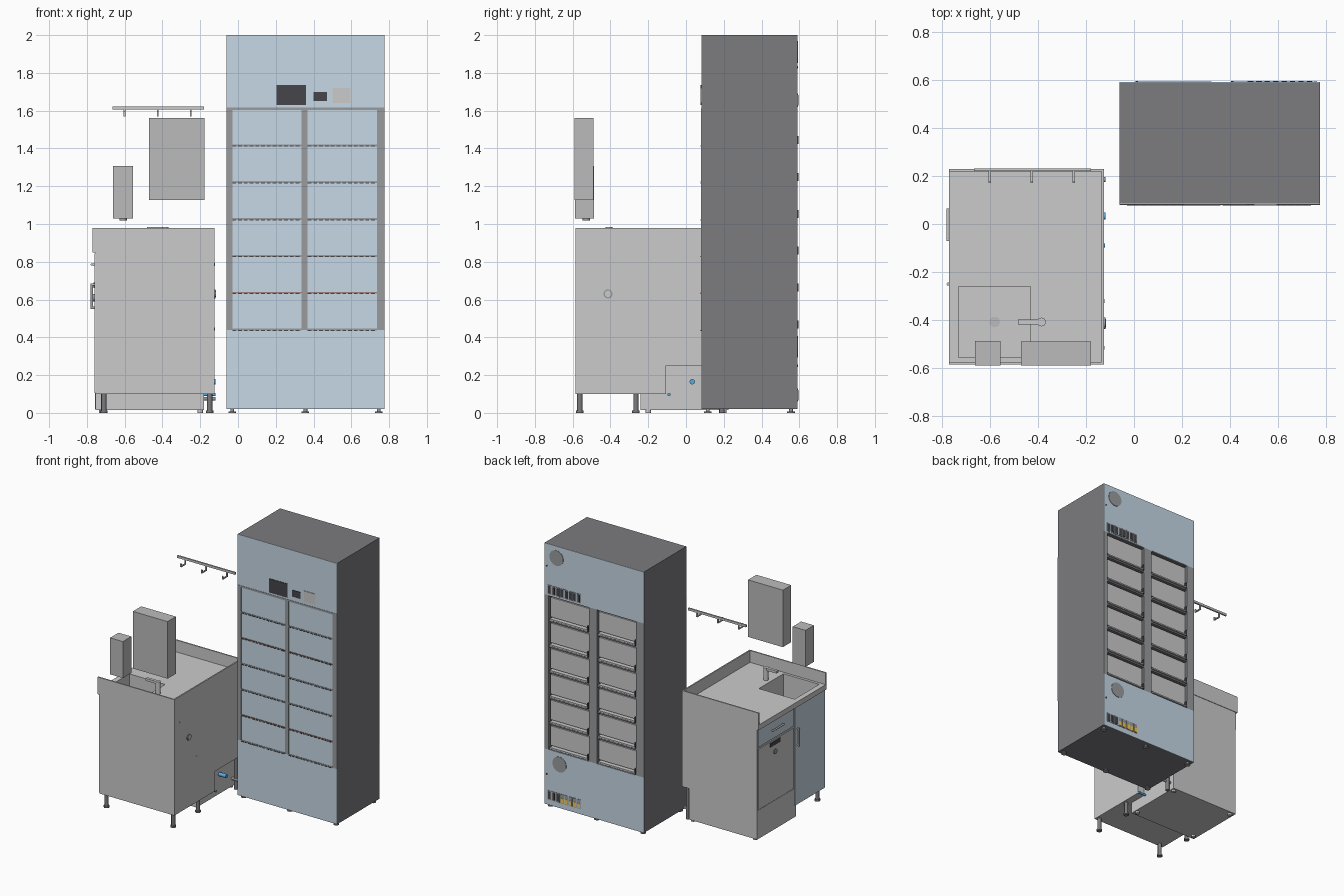
import bpy, bmesh
from mathutils import Matrix, Vector

if "Cube" in bpy.data.objects:
    bpy.data.objects.remove(bpy.data.objects["Cube"])


def mat(name, c):
    m = bpy.data.materials.new(name)
    m.diffuse_color = (*c, 1)
    m.use_nodes = True
    m.node_tree.nodes["Principled BSDF"].inputs["Base Color"].default_value = m.diffuse_color
    return m


DARK = mat("dark_metal", (0.2, 0.2, 0.215))
BLACK = mat("black", (0.06, 0.06, 0.07))
BLUE = mat("pale_blue", (0.57, 0.69, 0.79))
MID = mat("mid_grey", (0.5, 0.5, 0.5))
FRAME = mat("frame_grey", (0.32, 0.33, 0.34))
RED = mat("dull_red", (0.35, 0.12, 0.1))
WATER = mat("pipe_blue", (0.1, 0.4, 0.75))
YELLOW = mat("yellow", (0.9, 0.6, 0.08))


def finish(name, bm, m):
    me = bpy.data.meshes.new(name)
    bm.to_mesh(me)
    bm.free()
    ob = bpy.data.objects.new(name, me)
    bpy.context.collection.objects.link(ob)
    if m:
        me.materials.append(m)
    return ob


def boxes(name, lst, m=None):
    """One object from boxes given as (x0, x1, y0, y1, z0, z1)."""
    bm = bmesh.new()
    for x0, x1, y0, y1, z0, z1 in lst:
        c = Vector(((x0 + x1) / 2, (y0 + y1) / 2, (z0 + z1) / 2))
        bmesh.ops.create_cube(bm, size=1, matrix=Matrix.Translation(c) @ Matrix.Diagonal((x1 - x0, y1 - y0, z1 - z0, 1)))
    return finish(name, bm, m)


def rods(name, lst, m=None, seg=20):
    """One object from cylinders given as (start, end, radius)."""
    bm = bmesh.new()
    for a, b, r in lst:
        a, b = Vector(a), Vector(b)
        d = b - a
        M = Matrix.Translation((a + b) / 2) @ d.to_track_quat('Z', 'Y').to_matrix().to_4x4()
        bmesh.ops.create_cone(bm, cap_ends=True, segments=seg, radius1=r, radius2=r, depth=d.length, matrix=M)
    for f in bm.faces:
        f.smooth = len(f.verts) == 4
    for e in bm.edges:
        e.smooth = all(len(f.verts) == 4 for f in e.link_faces)
    return finish(name, bm, m)


def cut(ob, cutter):
    mod = ob.modifiers.new("cut", 'BOOLEAN')
    mod.operation = 'DIFFERENCE'
    mod.solver = 'EXACT'
    mod.object = cutter
    cutter.hide_render = True
    cutter.hide_viewport = True


# ---------- tall storage cabinet ----------
X0, X1, Y0, Y1 = -0.06, 0.775, 0.085, 0.587
rows = [0.44 + 0.195 * i for i in range(6)]
carcass = boxes("cabinet_carcass", [(X0, X1, Y0, Y1, 0.02, 2.0)], DARK)
cells = [(0.005, 0.332), (0.402, 0.74)]
cut(carcass, boxes("cell_cutter", [(a, b, Y1 - 0.04, Y1 + 0.05, z + 0.006, z + 0.189)
                                   for a, b in cells for z in rows]))
F, B = Y0 - 0.004, Y1 + 0.004
# front: solid panels, glazed panes, posts and shelf edges
boxes("front_panels", [(X0, X1, F, Y0, 0.02, 0.44), (X0, X1, F, Y0, 1.61, 2.0)], BLUE)
panes = [(-0.03, 0.337), (0.369, 0.737)]
boxes("front_panes", [(a, b, F + 0.001, Y0, 0.44, 1.61) for a, b in panes], BLUE)
boxes("front_posts", [(a, b, F - 0.001, Y0, 0.44, 1.61)
                      for a, b in ((X0, -0.03), (0.337, 0.369), (0.737, X1))], FRAME)
boxes("front_top_rail", [(X0, X1, F - 0.002, Y0, 1.603, 1.617)], FRAME)
for i, z in enumerate(rows):
    red = i in (1, 4)
    boxes("shelf_edge", [(a, b, F - 0.002, Y0, z - 0.004, z + 0.006) for a, b in panes], FRAME)
    boxes("shelf_teeth", [(a + k * 0.0305, a + k * 0.0305 + 0.02, F - 0.004, F, z - 0.006, z)
                          for a, b in panes for k in range(12)], BLACK)
    if red:
        boxes("shelf_red_strip", [(a, b, F - 0.003, F, z + 0.002, z + 0.006) for a, b in panes], RED)
# control display
boxes("display_screen", [(0.205, 0.36, F - 0.004, F, 1.63, 1.735)], BLACK)
boxes("card_reader", [(0.4, 0.47, F - 0.004, F, 1.65, 1.7)], BLACK)
boxes("label_plate", [(0.5, 0.595, F - 0.004, F, 1.64, 1.72)])
# back: panels, posts, bins with pull bars
boxes("back_panels", [(X0, X1, Y1, B, 0.02, 0.44), (X0, X1, Y1, B, 1.61, 2.0)], BLUE)
boxes("back_posts", [(a, b, Y1, B, 0.44, 1.61)
                     for a, b in ((X0, 0.005), (0.332, 0.402), (0.74, X1))], FRAME)
boxes("bin_fronts", [(a + 0.008, b - 0.008, Y1 - 0.04, Y1 - 0.008, z + 0.03, z + 0.178)
                     for a, b in cells for z in rows])
boxes("bin_pull_bars", [(a + 0.01, b - 0.01, Y1 - 0.04, Y1 + 0.006, z + 0.01, z + 0.02)
                        for a, b in cells for z in rows])
boxes("bin_latches", [(a + 0.002, a + 0.012, Y1 - 0.02, Y1 + 0.008, z + 0.008, z + 0.05)
                      for a, b in cells for z in rows], BLACK)
# back fans and socket rows
rods("fan_grilles", [((0.673, Y1, 1.91), (0.673, B + 0.003, 1.91), 0.058),
                     ((0.648, Y1, 0.35), (0.648, B + 0.003, 0.35), 0.058)], FRAME, 32)
rods("lock_dots", [((0.755, Y1, z), (0.755, B + 0.003, z), 0.007) for z in (1.83, 0.25)], BLACK)
for z in (1.62, 0.06):
    xs = [0.745 - 0.035 * i for i in range(8)]
    low = z < 1
    boxes("socket_plates", [(x - 0.03, x, Y1, B + 0.003, z, z + 0.07) for x in xs], FRAME)
    boxes("sockets_dark", [(x - 0.025, x - 0.005, Y1, B + 0.005, z + 0.008, z + 0.062)
                           for x in (xs[:3] if low else xs)], BLACK)
    if low:
        boxes("sockets_yellow", [(x - 0.027, x - 0.003, Y1, B + 0.005, z + 0.005, z + 0.04)
                                 for x in xs[3:]], YELLOW)
feet = [(x, y) for x in (-0.03, 0.357, 0.745) for y in (0.115, 0.556)]
rods("cabinet_feet", [((x, y, 0), (x, y, 0.008), 0.02) for x, y in feet] +
     [((x, y, 0), (x, y, 0.022), 0.01) for x, y in feet], FRAME)

# ---------- sink unit ----------
L, R, S, N = -0.755, -0.125, -0.585, 0.228
basin = boxes("basin_cutter", [(-0.73, -0.43, -0.555, -0.26, 0.72, 1.0)])
body = boxes("sink_cabinet_body", [(L, R, S, -0.24, 0.1, 0.85)])
top = boxes("worktop", [(-0.77, R, S, N, 0.85, 0.89)])
cut(body, basin)
cut(top, basin)
boxes("worktop_upstands", [(-0.77, R, S, S + 0.01, 0.89, 0.98),
                           (-0.77, R, N - 0.01, N, 0.89, 0.98),
                           (R - 0.01, R, S + 0.01, N - 0.01, 0.89, 0.98)])
boxes("side_panel", [(-0.18, R, -0.24, -0.105, 0.1, 0.85), (-0.18, R, -0.105, N - 0.004, 0.25, 0.85)])
boxes("dishwasher_body", [(L, -0.18, -0.24, N - 0.004, 0.015, 0.85)])
rods("basin_drain", [((-0.58, -0.408, 0.715), (-0.58, -0.408, 0.725), 0.022)], MID)
# tap
rods("tap_column", [((-0.385, -0.408, 0.88), (-0.385, -0.408, 0.985), 0.018)])
boxes("tap_spout", [(-0.482, -0.385, -0.419, -0.397, 0.965, 0.983)])
# fronts on the left side
D = L - 0.006
boxes("cupboard_door", [(D, L, S + 0.004, -0.222, 0.105, 0.845)], BLUE)
boxes("drawer_front", [(D, L, -0.21, N - 0.008, 0.715, 0.845)], BLUE)
boxes("dishwasher_door", [(D, L, -0.205, N - 0.012, 0.24, 0.7), (D + 0.004, L, -0.205, N - 0.012, 0.02, 0.235)])
boxes("dishwasher_vent", [(D - 0.003, D, -0.04, 0.08, 0.66, 0.69)], BLACK)
rods("dishwasher_dial", [((D - 0.006, 0.02, 0.61), (D, 0.02, 0.61), 0.02)], FRAME)
H = -0.774
rods("door_handle", [((H, -0.25, 0.55), (H, -0.25, 0.685), 0.006)] +
     [((H, -0.25, z), (D, -0.25, z), 0.006) for z in (0.556, 0.679)])
rods("drawer_handle", [((H, -0.07, 0.785), (H, 0.065, 0.785), 0.006)] +
     [((H, y, 0.785), (D, y, 0.785), 0.006) for y in (-0.064, 0.059)])
# legs and feet
legs = [(x, y) for x in (-0.71, -0.15) for y in (-0.562, -0.265)]
rods("sink_legs", [((x, y, 0.01), (x, y, 0.1), 0.014) for x, y in legs] +
     [((x, y, 0), (x, y, 0.012), 0.02) for x, y in legs] +
     [((-0.15, 0.19, 0), (-0.15, 0.19, 0.25), 0.014)], DARK)
rods("dishwasher_feet", [((x, y, 0), (x, y, 0.02), 0.015) for x in (-0.72, -0.2) for y in (-0.2, 0.2)])
# plumbing connections on the right side
rods("water_pipes", [((-0.18, 0.033, 0.165), (-0.118, 0.033, 0.165), 0.014),
                     ((-0.18, -0.09, 0.097), (-0.12, -0.09, 0.097), 0.008)], WATER)
rods("drain_pipes", [((-0.18, 0.185, 0.075), (-0.118, 0.185, 0.075), 0.01)], FRAME)
rods("waste_outlet", [((-0.13, -0.413, 0.63), (-0.119, -0.413, 0.63), 0.024)], FRAME)
rods("waste_outlet_core", [((-0.13, -0.413, 0.63), (-0.117, -0.413, 0.63), 0.017)])
rods("side_caps", [((-0.13, -0.515, 0.785), (-0.123, -0.515, 0.785), 0.008),
                   ((-0.13, -0.32, 0.445), (-0.123, -0.32, 0.445), 0.008)])

# ---------- wall items ----------
boxes("towel_dispenser", [(-0.47, -0.178, -0.59, -0.49, 1.127, 1.56)], MID)
boxes("soap_dispenser", [(-0.662, -0.555, -0.588, -0.487, 1.03, 1.307)], MID)
rods("soap_nozzle", [((-0.608, -0.527, 1.018), (-0.608, -0.527, 1.035), 0.02)], FRAME)
boxes("hook_rail", [(-0.665, -0.18, 0.22, 0.232, 1.605, 1.622)])
hooks = (-0.6, -0.425, -0.25)
boxes("hooks", [b for x in hooks for b in ((x - 0.005, x + 0.005, 0.22, 0.228, 1.57, 1.608),
                                           (x - 0.005, x + 0.005, 0.17, 0.228, 1.57, 1.578),
                                           (x - 0.005, x + 0.005, 0.17, 0.178, 1.57, 1.595))])
